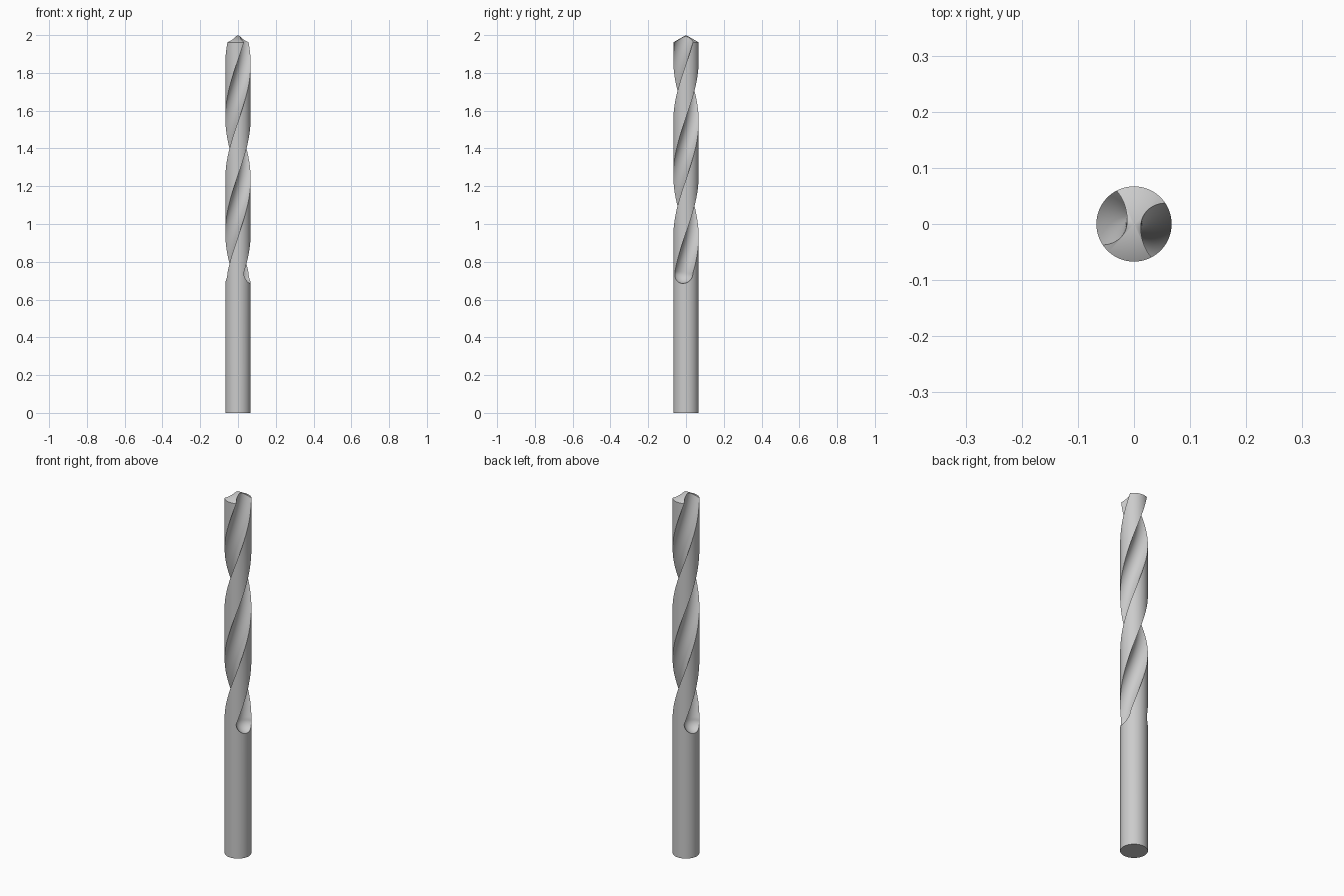
import bpy, bmesh
from math import sin, cos, pi, radians

if "Cube" in bpy.data.objects:
    bpy.data.objects.remove(bpy.data.objects["Cube"])

R = 0.067            # drill radius
FLUTE_R = 0.0545     # flute radius, centred on the rim
HALF_TURN = 0.61     # height of half a helix turn
Z_PHASE = 1.40       # height where the flutes face +x and -x
Z_END = 0.74         # centre of the rounded flute ends


def skin(name, rings, closed_tip=None):
    """Skin equal-length rings into a closed solid, optionally with a pointed top."""
    bm = bmesh.new()
    loops = [[bm.verts.new(p) for p in ring] for ring in rings]
    n = len(loops[0])
    for a, b in zip(loops, loops[1:]):
        for i in range(n):
            j = (i + 1) % n
            bm.faces.new((a[i], a[j], b[j], b[i]))
    bm.faces.new(loops[0][::-1])
    if closed_tip:
        tip = bm.verts.new(closed_tip)
        for i in range(n):
            bm.faces.new((loops[-1][i], loops[-1][(i + 1) % n], tip))
    else:
        bm.faces.new(loops[-1])
    bmesh.ops.recalc_face_normals(bm, faces=bm.faces)
    mesh = bpy.data.meshes.new(name)
    bm.to_mesh(mesh)
    bm.free()
    obj = bpy.data.objects.new(name, mesh)
    bpy.context.collection.objects.link(obj)
    return obj


def ring(cx, cy, z, r, n):
    return [(cx + r * cos(2 * pi * i / n), cy + r * sin(2 * pi * i / n), z) for i in range(n)]


# Drill body: cylindrical shank with a conical point
drill = skin("drill_bit", [ring(0, 0, 0, R, 128), ring(0, 0, 1.962, R, 128)], (0, 0, 2))


# Flute cutter: round helical sweep with a ball-shaped lower end
def flute_cutter(side):
    def section(z_angle, z, r):
        a = pi * (z_angle - Z_PHASE) / HALF_TURN + side * pi
        return ring(R * cos(a), R * sin(a), z, r, 64)
    rings = []
    for k in range(12):
        t = radians(88) * (1 - k / 12)
        rings.append(section(Z_END, Z_END - FLUTE_R * sin(t), FLUTE_R * cos(t)))
    steps = 130
    for k in range(steps + 1):
        z = Z_END + (2.03 - Z_END) * k / steps
        rings.append(section(z, z, FLUTE_R))
    return skin("flute_cutter", rings)


# Cut both flutes
bpy.context.view_layer.objects.active = drill
for side in (0, 1):
    cutter = flute_cutter(side)
    mod = drill.modifiers.new("flute", 'BOOLEAN')
    mod.operation = 'DIFFERENCE'
    mod.solver = 'EXACT'
    mod.object = cutter
    bpy.ops.object.modifier_apply(modifier=mod.name)
    bpy.data.objects.remove(cutter)

# Smooth shading with crisp flute edges
bpy.ops.object.select_all(action='DESELECT')
drill.select_set(True)
bpy.ops.object.shade_smooth_by_angle(angle=radians(25))
